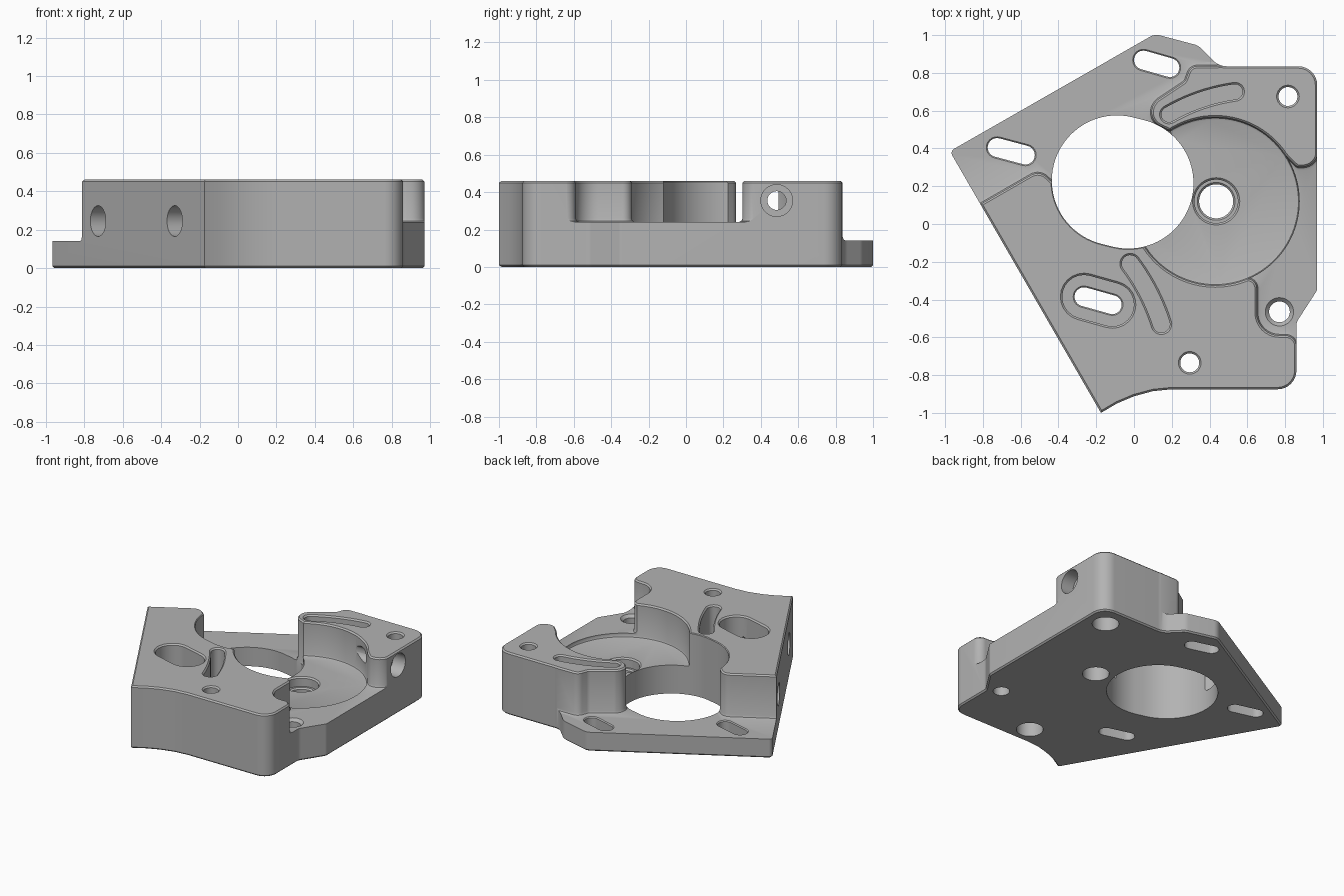
import bpy, bmesh, math
from mathutils import Vector

cube = bpy.data.objects.get("Cube")
if cube:
    bpy.data.objects.remove(cube, do_unlink=True)

TOP, FLOOR, POCKET, SHELF = 0.46, 0.24, 0.21, 0.14

grey = bpy.data.materials.new("machined_grey")
grey.use_nodes = True
colour = (0.45, 0.45, 0.45, 1)
grey.diffuse_color = colour
grey.node_tree.nodes["Principled BSDF"].inputs["Base Color"].default_value = colour


def rounded(corners, steps=8):
    """Polygon from (x, y, radius) corners with filleted corners."""
    out = []
    for i, (x, y, r) in enumerate(corners):
        p = Vector((x, y))
        if r == 0:
            out.append(p)
            continue
        a = (Vector(corners[i - 1][:2]) - p).normalized()
        b = (Vector(corners[(i + 1) % len(corners)][:2]) - p).normalized()
        half = a.angle(b) / 2
        centre = p + (a + b).normalized() * (r / math.sin(half))
        start = p + a * (r / math.tan(half)) - centre
        end = p + b * (r / math.tan(half)) - centre
        for k in range(steps + 1):
            t = k / steps
            sweep = math.pi - 2 * half
            arm = start * math.sin((1 - t) * sweep) + end * math.sin(t * sweep)
            out.append(centre + arm.normalized() * r)
    return out


def circle(x, y, r, n=64):
    return [Vector((x + r * math.cos(k * math.tau / n), y + r * math.sin(k * math.tau / n)))
            for k in range(n)]


def slot(path, r, steps=12):
    """Round-ended slot outline around a path."""
    pts = [Vector(p) for p in path]
    out = []
    for line in (pts, pts[::-1]):
        for i in range(1, len(line) - 1):
            d = (line[i + 1] - line[i - 1]).normalized()
            out.append(line[i] + Vector((d.y, -d.x)) * r)
        d = (line[-1] - line[-2]).normalized()
        base = math.atan2(d.y, d.x) - math.pi / 2
        for k in range(steps + 1):
            a = base + math.pi * k / steps
            out.append(line[-1] + Vector((math.cos(a), math.sin(a))) * r)
    return out


def arc(a, b, bulge, n=10):
    """Gently bowed path from a to b."""
    a, b = Vector(a), Vector(b)
    d = b - a
    side = Vector((-d.y, d.x)).normalized() * bulge
    return [a + d * (k / n) + side * (4 * (k / n) * (1 - k / n)) for k in range(n + 1)]


def offset(pts, dist):
    out = []
    for i, p in enumerate(pts):
        d1 = (p - pts[i - 1]).normalized()
        d2 = (pts[(i + 1) % len(pts)] - p).normalized()
        n1, n2 = Vector((d1.y, -d1.x)), Vector((d2.y, -d2.x))
        out.append(p + (n1 + n2) * (dist / max(0.3, 1 + n1.dot(n2))))
    return out


def new_object(name, bm):
    bmesh.ops.recalc_face_normals(bm, faces=bm.faces)
    mesh = bpy.data.meshes.new(name)
    bm.to_mesh(mesh)
    bm.free()
    mesh.materials.append(grey)
    obj = bpy.data.objects.new(name, mesh)
    bpy.context.collection.objects.link(obj)
    return obj


def prism(name, pts, layers):
    """Stack of offset copies of an outline; layers are (z, offset)."""
    area = sum(pts[i - 1].x * p.y - pts[i - 1].y * p.x for i, p in enumerate(pts))
    if area < 0:
        pts = pts[::-1]
    bm = bmesh.new()
    rings = [[bm.verts.new((p.x, p.y, z)) for p in offset(pts, o)] for z, o in layers]
    bm.faces.new(rings[0][::-1])
    bm.faces.new(rings[-1])
    for low, high in zip(rings, rings[1:]):
        for i in range(len(pts)):
            bm.faces.new((low[i - 1], low[i], high[i], high[i - 1]))
    return new_object(name, bm)


# Full-height body with chamfered top and bottom edges
body = prism("mounting_plate", rounded([
    (-0.975, 0.385, 0.025), (-0.175, -1.0, 0), (-0.09, -0.95, 0), (0, -0.912, 0),
    (0.1, -0.885, 0), (0.2, -0.875, 0), (0.86, -0.875, 0.1), (0.86, -0.52, 0.06),
    (0.97, -0.35, 0.04), (0.97, 0.835, 0.1), (0.45, 0.835, 0.1),
    (0.34, 0.945, 0.08), (0.11, 1.006, 0.07)]),
    [(0, -0.01), (0.01, 0), (TOP - 0.01, 0), (TOP, -0.01)])


def subtract(cutter):
    cutter.hide_render = True
    mod = body.modifiers.new("cut", "BOOLEAN")
    mod.operation, mod.solver, mod.object = "DIFFERENCE", "EXACT", cutter
    bpy.ops.object.select_all(action="DESELECT")
    bpy.context.view_layer.objects.active = body
    body.select_set(True)
    bpy.ops.object.modifier_apply(modifier=mod.name)
    bpy.data.objects.remove(cutter, do_unlink=True)


def cut(name, pts, z0, z1=TOP, chamfer=0.01, fillet=0):
    layers = [(z0, -fillet)]
    if fillet:
        layers += [(z0 + fillet * 0.3, -fillet * 0.3), (z0 + fillet, 0)]
    layers += [(z1 - chamfer, 0), (z1, chamfer), (z1 + 0.1, chamfer)]
    subtract(prism(name, pts, layers))


def drill(name, start, direction, r, depth):
    d = Vector(direction).normalized()
    bm = bmesh.new()
    bmesh.ops.create_cone(bm, cap_ends=True, segments=40, radius1=r, radius2=r, depth=depth + 0.1)
    bm.transform(d.to_track_quat("Z", "Y").to_matrix().to_4x4())
    bmesh.ops.translate(bm, verts=bm.verts, vec=Vector(start) + d * ((depth - 0.1) / 2))
    subtract(new_object(name, bm))


# Low shelf at the back left
cut("shelf_cut", rounded([
    (-1.2, -0.118, 0), (-0.5, 0.285, 0.07), (-0.41, 0.2, 0), (0, 0.2, 0), (0.2, 0.47, 0),
    (0.19, 0.495, 0), (0.05, 0.56, 0.08), (0.12, 0.655, 0.05), (0.27, 0.755, 0.04),
    (0.3, 0.835, 0.05), (0.5, 0.838, 0), (0.6, 1.2, 0), (-1.2, 1.2, 0)]),
    SHELF, fillet=0.02)

# Raised floor open to the right side
cut("side_floor_cut", rounded([
    (0.5, 0.12, 0), (0.77, 0.4, 0), (0.82, 0.345, 0), (0.865, 0.302, 0.03),
    (0.97, 0.305, 0.08), (0.975, 0.42, 0), (1.2, 0.42, 0), (1.2, -0.68, 0), (0.862, -0.68, 0),
    (0.86, -0.59, 0.06), (0.65, -0.59, 0.12), (0.65, -0.3, 0.05), (0.56, -0.28, 0)]),
    FLOOR, fillet=0.02)

# Round gear pocket and the large motor opening
cut("gear_pocket_cut", circle(0.43, 0.12, 0.445, 96), POCKET, fillet=0.015)
cut("motor_opening_cut", slot([(-0.09, 0.23), (-0.03, 0.215)], 0.345, 40), -0.1, chamfer=0.005)

# Shaft hole with counterbore
cut("shaft_hole_cut", circle(0.435, 0.12, 0.09), -0.1, SHELF)
cut("shaft_counterbore_cut", circle(0.435, 0.12, 0.115), SHELF, POCKET)

# Screw holes, two of them counterbored from below
cut("low_screw_hole_cut", circle(0.77, -0.465, 0.055, 40), -0.1, FLOOR, 0.02)
for x, y in ((0.295, -0.735), (0.815, 0.675)):
    cut("screw_hole_cut", circle(x, y, 0.05, 40), -0.1)
    drill("screw_counterbore_cut", (x, y, 0), (0, 0, 1), 0.09, 0.2)

# Adjusting slots, the front one sunk in a deep pocket
cut("slot_pocket_cut", slot([(-0.265, -0.385), (-0.115, -0.427)], 0.115), SHELF)
for a, b in (((-0.265, -0.385), (-0.115, -0.427)),
             ((-0.725, 0.405), (-0.575, 0.365)),
             ((0.05, 0.868), (0.19, 0.828))):
    cut("adjusting_slot_cut", slot([a, b], 0.05), -0.1, SHELF, 0.007)

# Curved blind grooves
cut("rear_groove_cut", slot(arc((0.185, 0.58), (0.535, 0.7), 0.018), 0.04), 0.3)
cut("front_groove_cut", slot(arc((-0.02, -0.21), (0.145, -0.53), 0.015), 0.045), SHELF)

# Cross holes in the slanted side, and a stepped one in the right side
slant = (0.866, 0.5, 0)
drill("slant_hole_cut", (-0.725, -0.04, 0.245), slant, 0.08, 0.2)
drill("slant_hole_cut", (-0.325, -0.73, 0.245), slant, 0.08, 0.3)
drill("side_counterbore_cut", (0.97, 0.485, 0.355), (-1, 0, 0), 0.085, 0.1)
drill("side_hole_cut", (0.97, 0.485, 0.355), (-1, 0, 0), 0.05, 0.6)

bpy.ops.object.shade_smooth_by_angle(angle=math.radians(30))
